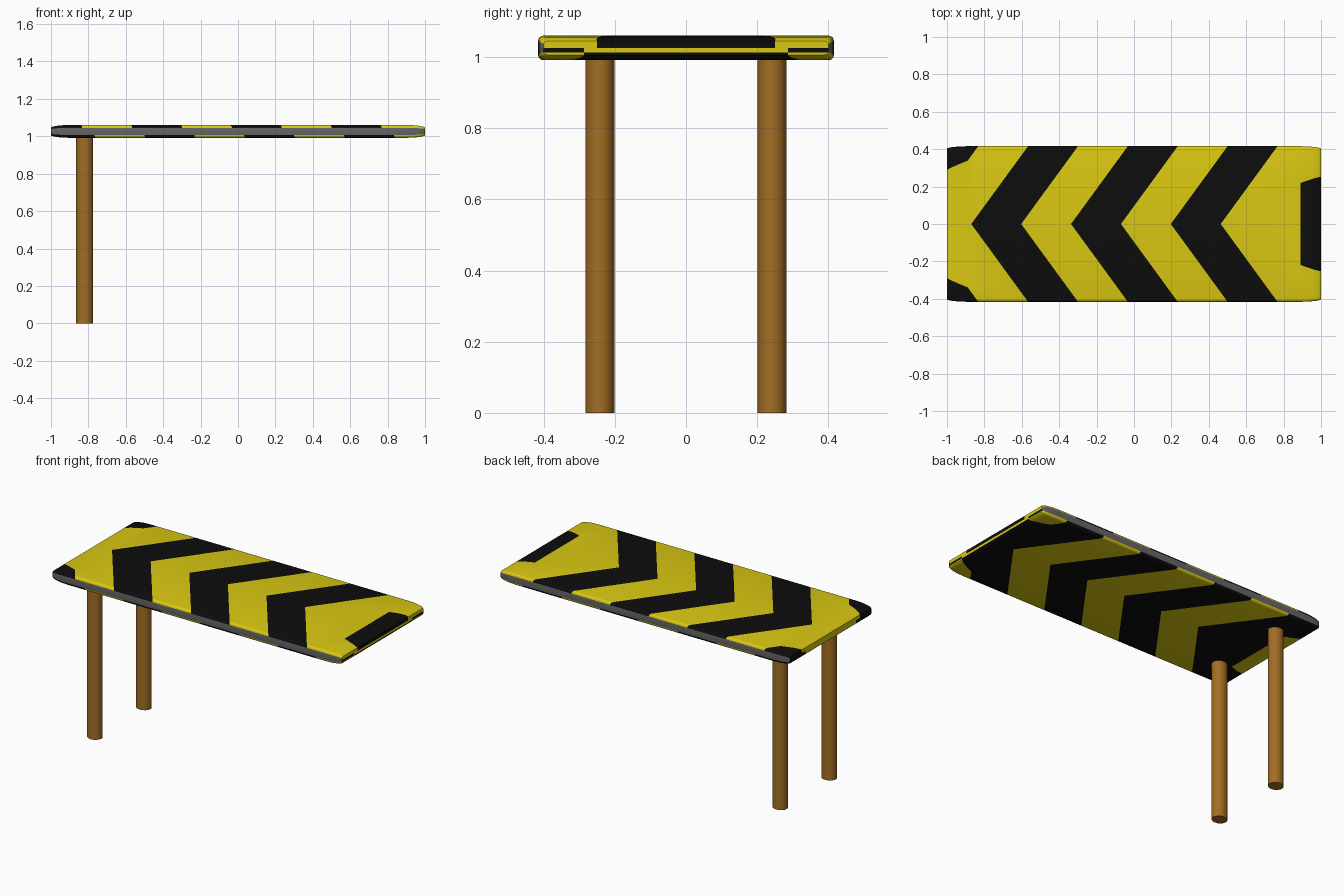
import bpy, bmesh, math
from mathutils import Vector

if "Cube" in bpy.data.objects:
    bpy.data.objects.remove(bpy.data.objects["Cube"])


def material(name, rgb):
    m = bpy.data.materials.new(name)
    m.diffuse_color = (*rgb, 1)
    m.use_nodes = True
    m.node_tree.nodes["Principled BSDF"].inputs["Base Color"].default_value = m.diffuse_color
    return m


yellow = material("yellow", (0.70, 0.58, 0.006))
black = material("black", (0.004, 0.004, 0.004))
grey = material("edge grey", (0.13, 0.13, 0.13))
brown = material("wood brown", (0.36, 0.155, 0.018))

MID, HY, HZ, R = 1.026, 0.416, 0.0345, 0.015   # board height and half sizes
FLAT, END_U = 0.89, 0.92                       # start of rounded ends, squeezed end
START, STEP, SLOPE = -0.87, 0.2667, 0.73       # chevron stripes


def finish(obj):
    bpy.ops.object.select_all(action='DESELECT')
    obj.select_set(True)
    bpy.context.view_layer.objects.active = obj
    bpy.ops.object.shade_smooth_by_angle(angle=math.radians(35))


def cut(bm, co, normal, test=lambda f: True):
    faces = [f for f in bm.faces if test(f)]
    edges = {e for f in faces for e in f.edges}
    verts = {v for f in faces for v in f.verts}
    bmesh.ops.bisect_plane(bm, geom=[*verts, *edges, *faces], dist=1e-5,
                           plane_co=co, plane_no=normal)


# board: rounded rectangle extruded along x (ends squeezed until the stripes are cut)
bm = bmesh.new()
ring = []
for i, (sy, sz) in enumerate([(1, 1), (-1, 1), (-1, -1), (1, -1)]):
    for j in range(5):
        a = math.pi / 2 * (i + j / 4)
        ring.append((sy * (HY - R) + R * math.cos(a), sz * (HZ - R) + R * math.sin(a)))
loops = [[bm.verts.new((x, y, z)) for y, z in ring] for x in (-END_U, END_U)]
n = len(ring)
for i in range(n):
    j = (i + 1) % n
    bm.faces.new((loops[0][i], loops[0][j], loops[1][j], loops[1][i]))
for loop in loops:
    bm.faces.new(loop)
bmesh.ops.recalc_face_normals(bm, faces=bm.faces)

cut(bm, (0, 0, 0), (0, 1, 0))
cut(bm, (0, 0, 0), (0, 0, 1))
for s in (-1, 1):
    for t in (0, 0.4, 0.7, 0.87, 0.96):
        cut(bm, (s * (FLAT + t * (END_U - FLAT)), 0, 0), (1, 0, 0))

# chevron cuts: the underside is the top pattern turned about the y axis
for side in (1, -1):
    for s in (1, -1):
        def here(f):
            c = f.calc_center_median()
            return c.z * side > 0 and c.y * s > 0
        for k in range(-1, 7):
            c = START + k * STEP
            cut(bm, (side * c, 0, 0), (side, -SLOPE * s, 0), here)

# thin line on the +x end
cut(bm, (0, 0, -0.023), (0, 0, 1), lambda f: f.normal.x > 0.9)

bm.normal_update()
for f in bm.faces:
    c = f.calc_center_bounds()
    top = c.z > 0
    u = c.x if top else -c.x
    is_black = math.floor((u - SLOPE * abs(c.y) - START) / STEP) % 2 == 0
    if not top:
        is_black = not is_black
    if f.normal.x > 0.9 and -0.023 < c.z < 0:
        is_black = not is_black
    f.material_index = 1 if is_black else 0
    if abs(f.normal.y) > 0.99 and abs(c.z) < HZ - R + 0.001:
        f.material_index = 2

# stretch and round the ends
for v in bm.verts:
    t = min(1, max(0, (abs(v.co.x) - FLAT) / (END_U - FLAT)))
    inset = 0.015 * (1 - math.sqrt(1 - t * t))
    if t > 0:
        v.co.x = math.copysign(FLAT + t * (1 - FLAT), v.co.x)
    v.co.y *= (HY - inset) / HY
    v.co.z = MID + v.co.z * (HZ - inset) / HZ
mesh = bpy.data.meshes.new("striped_board")
bm.to_mesh(mesh)
bm.free()
for m in (yellow, black, grey):
    mesh.materials.append(m)
board = bpy.data.objects.new("striped_board", mesh)
bpy.context.collection.objects.link(board)
finish(board)

# legs: two posts under the left end
for name, y in (("front_leg", -0.242), ("back_leg", 0.242)):
    bpy.ops.mesh.primitive_cylinder_add(vertices=16, radius=1, depth=1,
                                        location=(-0.82, y, 0.4975))
    leg = bpy.context.object
    leg.name = name
    leg.scale = (0.046, 0.041, 0.995)
    bpy.ops.object.transform_apply(location=False, rotation=False, scale=True)
    leg.data.materials.append(brown)
    finish(leg)
